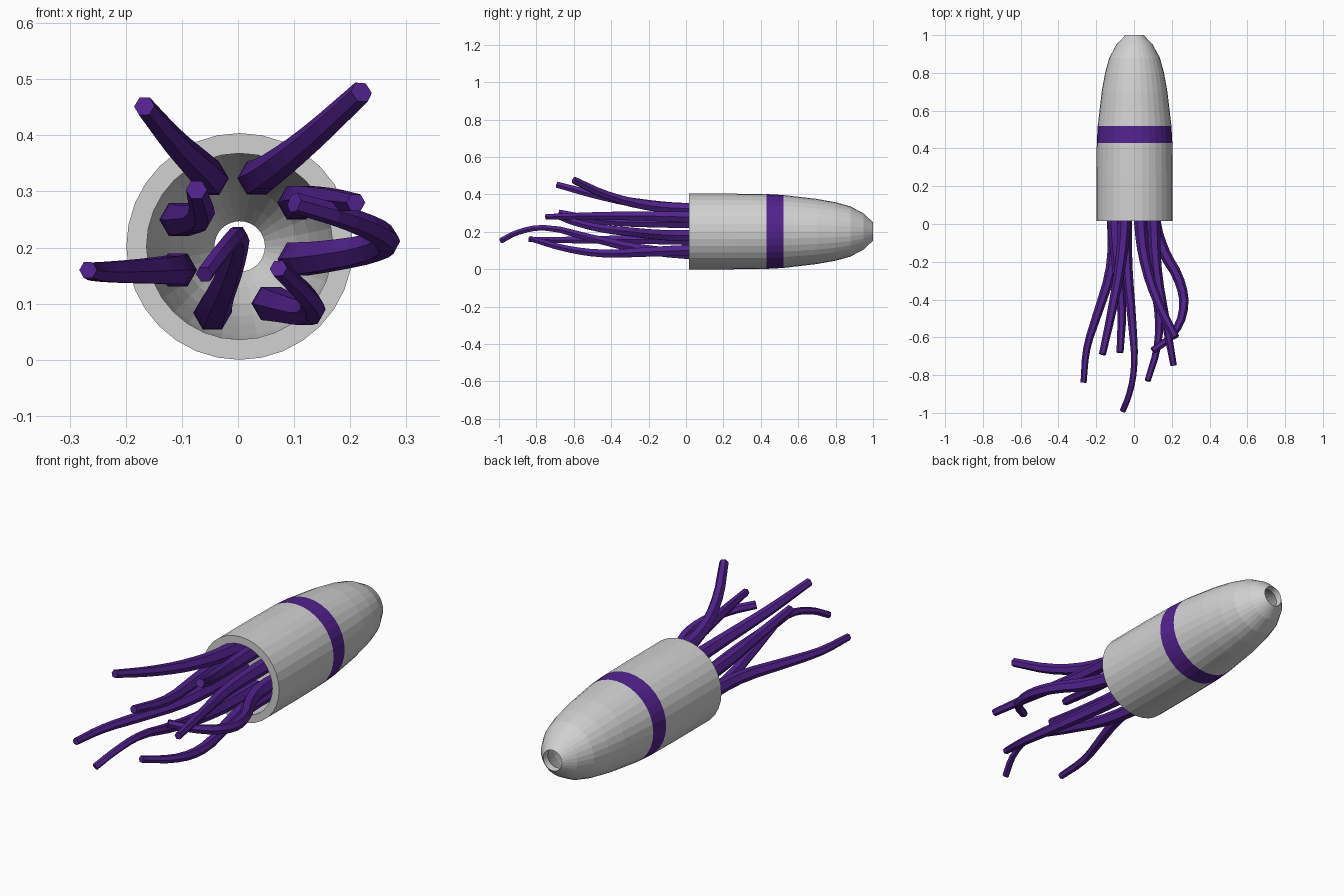
import bpy, bmesh, math
from mathutils import Vector

cube = bpy.data.objects.get("Cube")
if cube:
    bpy.data.objects.remove(cube)


def material(name, color):
    m = bpy.data.materials.new(name)
    m.use_nodes = True
    m.diffuse_color = (*color, 1)
    m.node_tree.nodes["Principled BSDF"].inputs["Base Color"].default_value = (*color, 1)
    return m


grey = material("light_grey", (0.64, 0.64, 0.64))
purple = material("deep_purple", (0.085, 0.016, 0.27))

# Hollow body: a closed profile (y, radius), outside then back along the inside
CENTRE = Vector((0.003, 0, 0.202))
SIDES = 32
outer = [(0.017, 0.202), (0.25, 0.202), (0.43, 0.2), (0.52, 0.195), (0.7, 0.174),
         (0.8, 0.156), (0.88, 0.134), (0.95, 0.096), (1.0, 0.049)]
inner = [(0.97, 0.045), (0.92, 0.073), (0.86, 0.102), (0.78, 0.125), (0.69, 0.14),
         (0.52, 0.16), (0.43, 0.165), (0.017, 0.166)]
profile = outer + inner
BAND = 2  # profile segment that carries the painted stripe

bm = bmesh.new()
rings = []
for y, r in profile:
    angles = [math.tau * i / SIDES for i in range(SIDES)]
    rings.append([bm.verts.new(CENTRE + Vector((r * math.cos(a), y, r * math.sin(a))))
                  for a in angles])
for k, ring in enumerate(rings):
    nxt = rings[(k + 1) % len(rings)]
    for i in range(SIDES):
        j = (i + 1) % SIDES
        face = bm.faces.new((ring[i], ring[j], nxt[j], nxt[i]))
        face.material_index = 1 if k == BAND else 0
bmesh.ops.recalc_face_normals(bm, faces=bm.faces)
mesh = bpy.data.meshes.new("body")
bm.to_mesh(mesh)
bm.free()
mesh.materials.append(grey)
mesh.materials.append(purple)
body = bpy.data.objects.new("body", mesh)
bpy.context.collection.objects.link(body)


# Tentacles: tapered six-sided tubes, each continued straight into the body
def tentacle(name, points):
    x, y, z = points[0]
    path = [(x, 0.2, z)] + points
    curve = bpy.data.curves.new(name, "CURVE")
    curve.dimensions = "3D"
    curve.bevel_depth = 1
    curve.bevel_resolution = 1
    curve.resolution_u = 3
    curve.use_fill_caps = True
    spline = curve.splines.new("BEZIER")
    spline.bezier_points.add(len(path) - 1)
    spline.use_smooth = False
    for p, co in zip(spline.bezier_points, path):
        p.co = co
        p.handle_left_type = p.handle_right_type = "AUTO"
        t = min(1, max(0, -co[1] / 0.8))
        p.radius = 0.034 - 0.018 * t
    curve.materials.append(purple)
    obj = bpy.data.objects.new(name, curve)
    bpy.context.collection.objects.link(obj)
    bpy.ops.object.select_all(action="DESELECT")
    obj.select_set(True)
    bpy.context.view_layer.objects.active = obj
    bpy.ops.object.convert(target="MESH")


paths = {
    "upper_left": [(0.035, 0, 0.325), (0.06, -0.2, 0.34), (0.13, -0.42, 0.395), (0.22, -0.6, 0.477)],
    "upper_right": [(-0.052, 0, 0.325), (-0.07, -0.2, 0.345), (-0.115, -0.45, 0.39), (-0.167, -0.69, 0.452)],
    "side_right": [(-0.105, 0, 0.25), (-0.09, -0.2, 0.25), (-0.065, -0.45, 0.26), (-0.074, -0.68, 0.303)],
    "side_left": [(0.105, 0, 0.28), (0.12, -0.25, 0.285), (0.165, -0.5, 0.285), (0.21, -0.75, 0.28)],
    "curled_left": [(0.11, 0, 0.18), (0.16, -0.15, 0.185), (0.24, -0.3, 0.2), (0.262, -0.45, 0.218),
                    (0.2, -0.59, 0.25), (0.1, -0.67, 0.28)],
    "lower_left": [(0.06, 0, 0.1), (0.085, -0.2, 0.093), (0.13, -0.45, 0.085), (0.125, -0.64, 0.11),
                   (0.072, -0.83, 0.163)],
    "bottom": [(-0.045, 0, 0.085), (-0.035, -0.25, 0.11), (-0.01, -0.52, 0.17), (0.0, -0.76, 0.222),
               (-0.025, -0.9, 0.197), (-0.06, -0.99, 0.152)],
    "lower_right": [(-0.108, 0, 0.16), (-0.12, -0.23, 0.16), (-0.195, -0.48, 0.157), (-0.25, -0.66, 0.157),
                    (-0.267, -0.84, 0.16)],
}
for key, points in paths.items():
    tentacle("tentacle_" + key, points)
